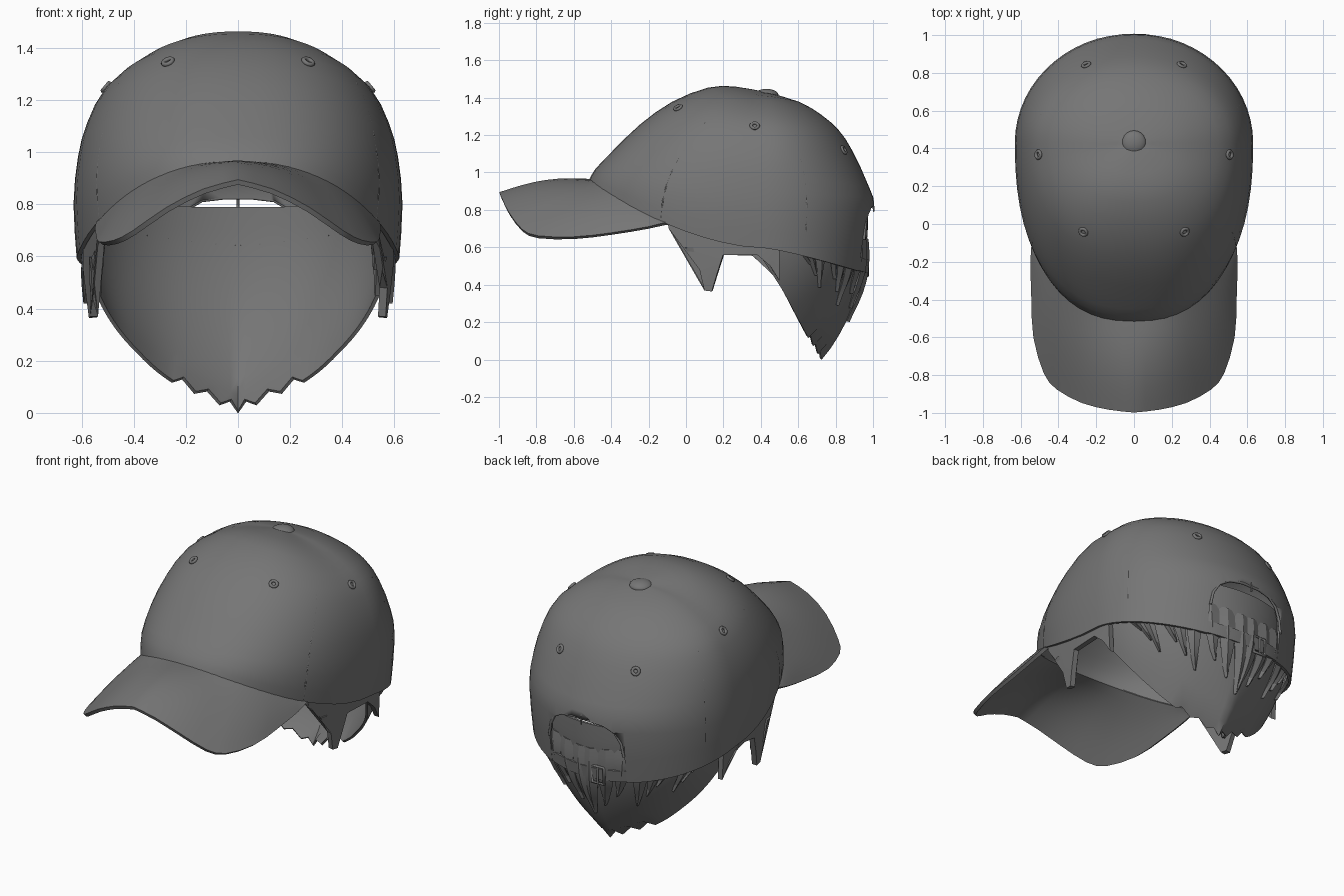
import bpy, bmesh, math
from mathutils import Vector

if "Cube" in bpy.data.objects:
    bpy.data.objects.remove(bpy.data.objects["Cube"])

grey = bpy.data.materials.new("dark grey")
grey.diffuse_color = (0.18, 0.18, 0.18, 1)
grey.use_nodes = True
grey.node_tree.nodes["Principled BSDF"].inputs["Base Color"].default_value = grey.diffuse_color


def finish(name, bm, thick=0.0, angle=40):
    """Turn a bmesh into a smooth-shaded object, optionally thickened."""
    bmesh.ops.remove_doubles(bm, verts=bm.verts, dist=0.0005)
    bmesh.ops.recalc_face_normals(bm, faces=bm.faces)
    me = bpy.data.meshes.new(name)
    bm.to_mesh(me)
    bm.free()
    ob = bpy.data.objects.new(name, me)
    bpy.context.collection.objects.link(ob)
    me.materials.append(grey)
    bpy.ops.object.select_all(action='DESELECT')
    bpy.context.view_layer.objects.active = ob
    ob.select_set(True)
    if thick:
        m = ob.modifiers.new("thickness", 'SOLIDIFY')
        m.thickness, m.offset = thick, 0
        bpy.ops.object.modifier_apply(modifier=m.name)
    bpy.ops.object.shade_smooth_by_angle(angle=math.radians(angle))
    return ob


def sheet(name, rows, thick=0.0, angle=40, closed=False):
    """Skin a grid of points."""
    bm = bmesh.new()
    g = [[bm.verts.new(p) for p in r] for r in rows]
    n = len(rows[0])
    for a, b in zip(g, g[1:]):
        for j in range(n if closed else n - 1):
            k = (j + 1) % n
            bm.faces.new((a[j], a[k], b[k], b[j]))
    return finish(name, bm, thick, angle)


def spline(pts, t):
    """Smooth curve through points, t runs from 0 to len-1."""
    i = min(max(int(t), 0), len(pts) - 2)
    f = t - i
    p = [Vector(pts[min(max(i + k, 0), len(pts) - 1)]) for k in (-1, 0, 1, 2)]
    return 0.5 * (2 * p[1] + (p[2] - p[0]) * f
                  + (2 * p[0] - 5 * p[1] + 4 * p[2] - p[3]) * f * f
                  + (3 * p[1] - p[0] - 3 * p[2] + p[3]) * f ** 3)


# Crown profiles (radius from the button, height) at front, side and back
FRONT = [(0, 1.42), (.165, 1.45), (.31, 1.445), (.5, 1.37), (.67, 1.25), (.82, 1.105), (.91, 1.01), (.94, .955)]
SIDE = [(0, 1.42), (.2, 1.40), (.37, 1.335), (.5, 1.24), (.57, 1.11), (.605, .98), (.622, .8), (.61, .595)]
BACK = [(0, 1.42), (.17, 1.37), (.29, 1.30), (.38, 1.22), (.45, 1.115), (.54, .92), (.57, .79), (.53, .46)]


def crown_point(deg, s, k=1.0):
    """Point on the crown; deg 0 = front, 90 = right, 180 = back."""
    a = math.radians(deg)
    sn, cs = math.sin(a), math.cos(a)
    front = cs > 0
    e, q = (.85, 1.5) if front else (1.0, 1.2)
    end, side = spline(FRONT if front else BACK, s), spline(SIDE, s)
    x = math.copysign(abs(sn) ** e, sn) * side.x
    y = math.copysign(abs(cs) ** e, cs) * end.x
    z = side.y + abs(cs) ** q * (end.y - side.y)
    return Vector((x * k, .43 - y * k, z))


# Crown shell with the rear opening cut out
crown = sheet("crown", [[crown_point(d * 6, s / 2) for d in range(60)] for s in range(15)], .018, closed=True)
half = [(.25, .3), (.25, .64), (.235, .72), (.2, .78), (.14, .815), (.06, .825)]
arch = half + [(-x, z) for x, z in reversed(half)]
bm = bmesh.new()
base = bm.faces.new([bm.verts.new((x, .7, z)) for x, z in arch])
up = bmesh.ops.extrude_face_region(bm, geom=[base])
bmesh.ops.translate(bm, vec=(0, .6, 0), verts=[v for v in up["geom"] if isinstance(v, bmesh.types.BMVert)])
cutter = finish("opening_cutter", bm)
bpy.context.view_layer.objects.active = crown
cut = crown.modifiers.new("opening", 'BOOLEAN')
cut.operation, cut.object, cut.solver = 'DIFFERENCE', cutter, 'EXACT'
bpy.ops.object.modifier_apply(modifier=cut.name)
bpy.data.objects.remove(cutter)


def tube(name, pts, r, cyclic=False):
    """Round cord along points."""
    cu = bpy.data.curves.new(name, 'CURVE')
    cu.dimensions, cu.bevel_depth, cu.bevel_resolution = '3D', r, 1
    sp = cu.splines.new('POLY')
    sp.points.add(len(pts) - 1)
    for q, p in zip(sp.points, pts):
        q.co = (*p, 1)
    sp.use_cyclic_u = cyclic
    cu.materials.append(grey)
    ob = bpy.data.objects.new(name, cu)
    bpy.context.collection.objects.link(ob)


# Panel seams, barely raised
for d in (57, 112, 180, 248, 303):
    stop = 6.0 if d == 180 else 7
    tube("panel_seam", [crown_point(d, .3 + (stop - .3) * i / 18, 1.006) for i in range(19)], .005)
tube("opening_binding", [(x, crown_point(180 - math.degrees(math.asin(x / .62)), 6.2).y + .004, z)
                         for x, z in arch[1:-1]], .008)

# Eyelets lying on the crown surface
for d, s in ((27.6, 3.1), (85, 3.0), (154, 4.0)):
    for sg in (1, -1):
        p = crown_point(sg * d, s)
        n = (crown_point(sg * d + 2, s) - p).cross(crown_point(sg * d, s + .1) - p).normalized()
        if n.z < 0:
            n.negate()
        bpy.ops.mesh.primitive_torus_add(major_radius=.019, minor_radius=.009, major_segments=14,
                                         minor_segments=6, location=p + n * .011,
                                         rotation=n.to_track_quat('Z', 'Y').to_euler())
        ob = bpy.context.object
        ob.name = "eyelet"
        ob.data.materials.append(grey)
        bpy.ops.object.shade_smooth()

# Top button
bpy.ops.mesh.primitive_uv_sphere_add(segments=20, ring_count=10, radius=1, location=(0, .43, 1.415))
button = bpy.context.object
button.name, button.scale = "top_button", (.065, .065, .032)
button.data.materials.append(grey)
bpy.ops.object.shade_smooth()

# Curved brim between the front seam and its outer edge
EDGE = [(0, -.995, .885), (.13, -.98, .85), (.27, -.945, .78), (.4, -.875, .69), (.47, -.79, .655),
        (.525, -.6, .65), (.535, -.4, .672), (.54, -.2, .705), (.535, -.1, .73)]
rows = []
for j in range(9):
    f, row = j / 8, []
    for i in range(-16, 17):
        t = abs(i) / 2
        o = spline(EDGE, t)
        o.x = math.copysign(o.x, i)
        p = crown_point(60 * i / 16, 7, .99).lerp(o, f)
        p.z += .03 * math.sin(math.pi * f) * (1 - t / 8)
        row.append(p)
    rows.append(row)
sheet("brim", rows, .02)

# Rear strap and its buckle
sheet("strap", [[crown_point(180 + d, s, 1.0) for d in range(-30, 31, 4)] for s in (6.72, 6.98)], .016)
c = crown_point(188, 6.85, 1.025)
tube("buckle", [c + Vector((x, -.15 * abs(x), z)) for x, z in
                ((-.04, -.05), (.04, -.05), (.04, .05), (-.04, .05))], .009, True)
tube("buckle_bar", [c + Vector((0, 0, z)) for z in (-.05, .05)], .007)

# Nape hair: surface swept from a pointed lower edge up inside the crown
HAIR_EDGE = [(0, .72, .0), (.25, .65, .12), (.4, .58, .25), (.5, .51, .38), (.58, .4, .55)]


def hair_point(u, v, out=0.0):
    """u across (-1..1), v from the lower edge (0) to the top (1)."""
    e = spline(HAIR_EDGE, abs(u) * 4)
    e.x = math.copysign(e.x, u)
    t = crown_point(180 - 90 * u, 6, .94)
    m = Vector((t.x * 1.01, t.y * 1.01, e.z + .4 * (t.z - e.z)))
    p = e * (1 - v) ** 2 + m * (2 * v * (1 - v)) + t * v * v
    return p + Vector((p.x, p.y - .3, 0)).normalized() * out


rows = [[hair_point(i / 24, j / 10) for i in range(-24, 25)] for j in range(11)]
for i in range(-5, 6):
    rows[0][i + 24].z = max(rows[0][i + 24].z, .0) + (.035 if i % 2 else .003)
sheet("nape_hair", rows, .014)


def lock(u0, u1, v0, v1, w):
    """Tapered hair blade with a raised ridge over the nape hair."""
    rows = []
    for k in range(9):
        f = k / 8
        u, v = u0 + (u1 - u0) * f * f, v0 + (v1 - v0) * f
        h = w * (1 - f ** 2) + .002
        lift = .004 + .02 * math.sin(math.pi * min(f * 1.1, 1)) + .012 * f
        rows.append([hair_point(u - h, v, lift - .008), hair_point(u, v, lift + .006),
                     hair_point(u + h, v, lift - .008)])
    sheet("hair_lock", rows, .01, 25)


for i in range(9):
    u = .04 + .105 * i
    for sg in (1, -1):
        lock(sg * u, sg * (u * .78 - .03), .84, .3 + .07 * (i % 3), .055)

# Sideburns hanging below the rim on both sides
OUTLINE = [(-.1, .76), (-.09, .7), (0, .6), (.04, .6), (.075, .48), (.1, .37), (.14, .365), (.165, .45),
           (.2, .56), (.38, .56), (.45, .5), (.5, .42), (.5, .64), (.2, .7)]
for sg in (1, -1):
    bm = bmesh.new()
    vs = [bm.verts.new((sg * (.59 * (1 - (abs(.43 - y) / .94) ** 2.35) ** .425 - .12 * max(.56 - z, 0) ** 1.2), y, z))
          for y, z in OUTLINE]
    bmesh.ops.triangulate(bm, faces=[bm.faces.new(vs)])
    finish("sideburn", bm, .03, 25)
    # Small locks layered on the sideburn
    for y0, y1, zt in ((.02, .06, .55), (.1, .13, .45), (-.05, .0, .61)):
        rows = []
        for k in range(6):
            f = k / 5
            y, z, h = y0 + (y1 - y0) * f, .74 + (zt - .74) * f, .04 * (1 - f * f) + .002
            rows.append([(sg * (.515 + .08 * y + o), y + s * h, z) for s, o in ((-1, 0), (0, .02), (1, 0))])
        sheet("sideburn_lock", rows, .012, 25)
